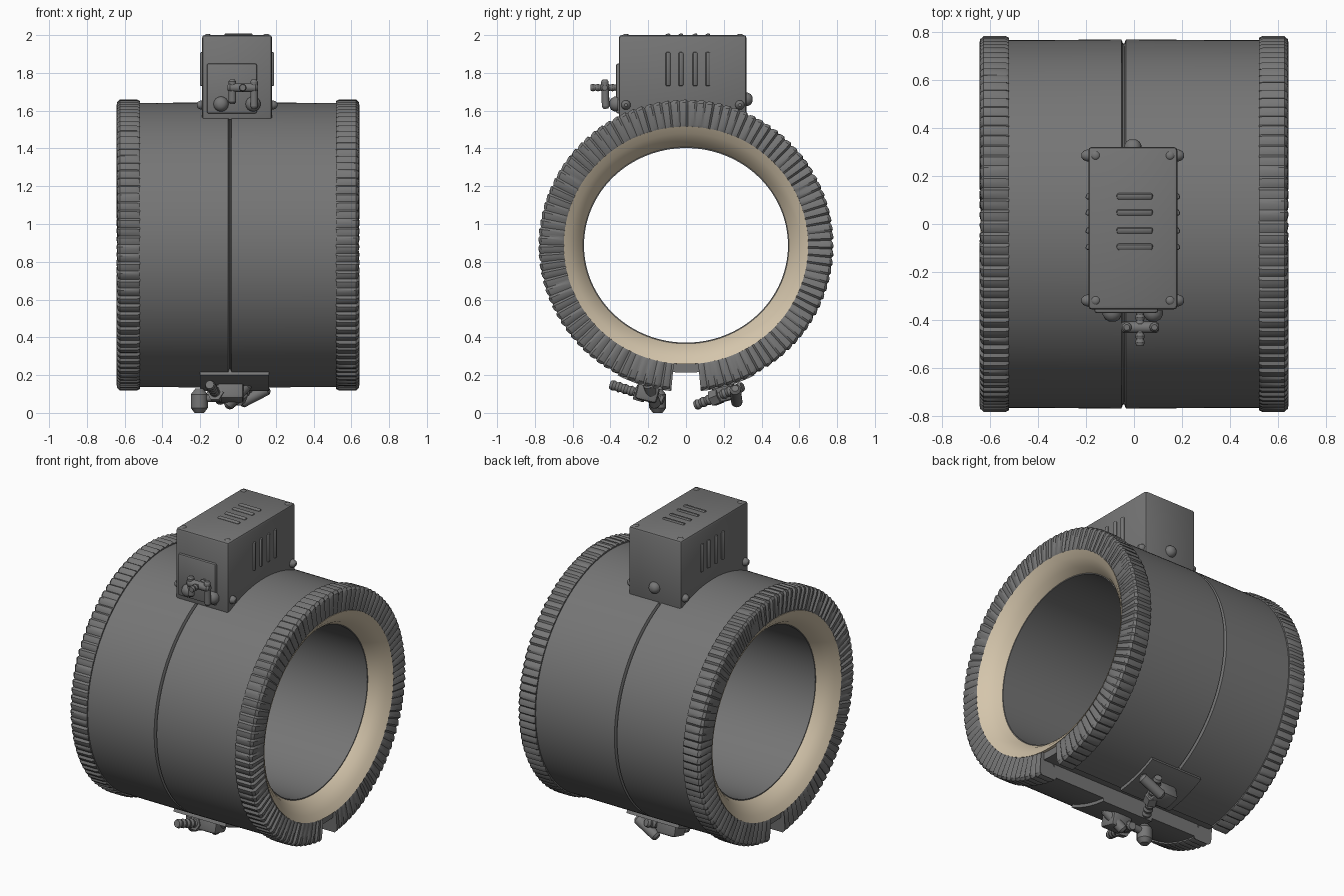
import bpy, bmesh, math, random
from mathutils import Vector, Matrix

random.seed(4)
if "Cube" in bpy.data.objects:
    bpy.data.objects.remove(bpy.data.objects["Cube"], do_unlink=True)

CZ = 0.887      # height of the tube axis
GAP = 0.1       # half angle of the slot under the tube


def material(name, color):
    m = bpy.data.materials.new(name)
    m.use_nodes = True
    m.diffuse_color = color
    m.node_tree.nodes["Principled BSDF"].inputs["Base Color"].default_value = color
    return m


GREY = material("metal grey", (0.18, 0.18, 0.18, 1))
CREAM = material("cream lining", (0.66, 0.56, 0.41, 1))


def finish(name, bm, mat=GREY):
    bmesh.ops.recalc_face_normals(bm, faces=bm.faces)
    mesh = bpy.data.meshes.new(name)
    bm.to_mesh(mesh)
    bm.free()
    mesh.materials.append(mat)
    ob = bpy.data.objects.new(name, mesh)
    bpy.context.collection.objects.link(ob)
    bpy.ops.object.select_all(action='DESELECT')
    ob.select_set(True)
    bpy.context.view_layer.objects.active = ob
    bpy.ops.object.shade_smooth_by_angle(angle=math.radians(32))
    return ob


def height_radius(r):
    # the tube is slightly flattened, most of all at the bore
    return r - 0.025 + 0.0625 * (r - 0.54)


def sweep(name, profile, a0=0.0, a1=math.tau, n=128, mat=GREY, rib=None):
    """Turn a closed profile of (x, r, dx, dr) about the tube axis; ribs push by dx, dr."""
    full = a1 - a0 > math.tau - 0.001
    bm = bmesh.new()
    rings = []
    for i in range(n if full else n + 1):
        a = a0 + (a1 - a0) * i / n
        d = rib(i) if rib else 0
        ring = []
        for x, r, dx, dr in profile:
            q = r + dr * d
            ring.append(bm.verts.new((x + dx * d, q * math.sin(a),
                                      CZ - height_radius(q) * math.cos(a))))
        rings.append(ring)
    k = len(profile)
    pairs = list(zip(rings, rings[1:] + rings[:1])) if full else list(zip(rings, rings[1:]))
    for p, q in pairs:
        for j in range(k):
            bm.faces.new((p[j], p[(j + 1) % k], q[(j + 1) % k], q[j]))
    if not full:
        bm.faces.new(rings[0])
        bm.faces.new(rings[-1])
    return finish(name, bm, mat)


def plain(points):
    return [(x, r, 0, 0) for x, r in points]


def lathe(name, start, end, radii, n=16):
    """Solid turned about the line start-end; radii holds (fraction, radius)."""
    start, end = Vector(start), Vector(end)
    axis = end - start
    rot = axis.to_track_quat('Z', 'Y').to_matrix()
    bm = bmesh.new()
    rings = []
    for t, r in radii:
        rings.append([bm.verts.new(start + axis * t + rot @ Vector(
            (r * math.cos(math.tau * i / n), r * math.sin(math.tau * i / n), 0)))
            for i in range(n)])
    for p, q in zip(rings, rings[1:]):
        for i in range(n):
            bm.faces.new((p[i], p[(i + 1) % n], q[(i + 1) % n], q[i]))
    bm.faces.new(rings[0])
    bm.faces.new(rings[-1])
    return finish(name, bm)


def bar(name, start, end, r):
    return lathe(name, start, end, [(0, r * 0.6), (0.08, r), (0.92, r), (1, r * 0.6)])


def screw_head(name, base, tip, r):
    return lathe(name, base, tip, [(0, r), (0.4, r), (0.8, r * 0.75), (1, r * 0.35)])


def threaded_rod(name, start, end, r, turns=9):
    steps = 2 * turns
    return lathe(name, start, end,
                 [(i / steps, r * (1 if i % 2 else 0.8)) for i in range(steps + 1)])


def block(name, low, high, bevel=0.012, tilt=None):
    low, high = Vector(low), Vector(high)
    size, mid = high - low, (low + high) / 2
    bm = bmesh.new()
    bmesh.ops.create_cube(bm, size=1)
    bmesh.ops.scale(bm, vec=size, verts=bm.verts)
    bmesh.ops.bevel(bm, geom=bm.edges[:], offset=bevel, segments=2, profile=0.5, affect='EDGES')
    if tilt:
        bmesh.ops.rotate(bm, matrix=tilt, verts=bm.verts)
    bmesh.ops.translate(bm, vec=mid, verts=bm.verts)
    return finish(name, bm)


# Outer jacket with the seam groove, split along the bottom
jacket = [(-0.54, 0.66), (-0.54, 0.765), (-0.052, 0.767), (-0.046, 0.75), (-0.04, 0.75),
          (-0.034, 0.767), (0.54, 0.765), (0.54, 0.66)]
sweep("jacket", plain(jacket), GAP, math.tau - GAP, 160)

# Inner tube and the filler strip inside the slot
sweep("inner_tube", plain([(-0.53, 0.54), (-0.53, 0.66), (0.53, 0.66), (0.53, 0.54)]))
sweep("slot_filler", plain([(-0.62, 0.646), (-0.62, 0.69), (0.62, 0.69), (0.62, 0.646)]),
      -GAP - 0.01, GAP + 0.01, 8)

# Crimped end bands and cream funnel linings
for side, s in (("left", 1), ("right", -1)):
    strength = [random.uniform(0.6, 1.2) for _ in range(101)]

    def crimp(i):
        return 0.011 * strength[i // 4] * (0.0, 0.15, 0.4, 1.0)[i % 4]

    band = [(0.52, 0.74, 0, 0), (0.52, 0.775, 0, -0.5), (0.535, 0.782, 0, -1),
            (0.625, 0.782, 0, -1), (0.64, 0.768, -0.7, -0.7), (0.643, 0.75, -1, 0),
            (0.643, 0.66, -1, 0), (0.634, 0.645, 0, 0), (0.58, 0.645, 0, 0)]
    sweep(side + "_end_band", [(s * x, r, s * dx, dr) for x, r, dx, dr in band],
          GAP, math.tau - GAP, 400, rib=crimp)
    lining = [(0.638, 0.647), (0.615, 0.612), (0.575, 0.57), (0.52, 0.54), (0.52, 0.65)]
    sweep(side + "_lining", plain([(s * x, r) for x, r in lining]), mat=CREAM)

# Round inspection cover lying on the jacket
bm = bmesh.new()
bmesh.ops.create_circle(bm, cap_ends=True, segments=40, radius=0.1)
top = bm.faces[:]
bmesh.ops.inset_region(bm, faces=top, thickness=0.008)
for v in bm.verts:
    rim = v.co.length > 0.096
    y = v.co.y
    v.co = Vector((v.co.x + 0.365, y, CZ + 0.755 * math.sqrt(1 - (y / 0.766) ** 2)
                   + (-0.004 if rim else 0.007)))
finish("inspection_cover", bm)

# Terminal box
block("terminal_box", (-0.19, -0.355, 1.55), (0.18, 0.32, 2.0), 0.014)
for y in (-0.095, -0.027, 0.048, 0.115):
    block("top_louver", (-0.072, y - 0.013, 1.988), (0.078, y + 0.013, 2.008), 0.008,
          Matrix.Rotation(0.3, 3, 'X'))
    for x, s in ((0.18, 1), (-0.19, -1)):
        block("side_louver", (x - 0.01, y - 0.013, 1.73), (x + 0.01, y + 0.013, 1.91),
              0.008, Matrix.Rotation(0.35 * s, 3, 'Z'))
for y in (-0.318, 0.285):
    for x, s in ((0.18, 1), (-0.19, -1)):
        screw_head("side_screw", (x - 0.01 * s, y, 1.63), (x + 0.028 * s, y, 1.63), 0.025)
        screw_head("lid_screw", (x - 0.03 * s, y, 1.99), (x - 0.03 * s, y, 2.006), 0.02)
screw_head("back_bolt", (-0.005, 0.31, 1.66), (-0.005, 0.352, 1.66), 0.036)

# Front latch plate, bolts and toggle
block("latch_plate", (-0.165, -0.37, 1.585), (0.1, -0.345, 1.85), 0.01)
for x in (-0.09, 0.08):
    screw_head("latch_bolt", (x, -0.36, 1.635), (x, -0.405, 1.635), 0.04)
threaded_rod("latch_rod", (0.025, -0.35, 1.722), (0.025, -0.505, 1.722), 0.02, 6)
bar("latch_crossbar", (-0.055, -0.43, 1.722), (0.105, -0.43, 1.722), 0.024)
for x, z in ((-0.03, 1.635), (0.085, 1.61)):
    bar("latch_arm", (x, -0.43, 1.765), (x, -0.425, z), 0.02)

# Clamp straps and lugs beside the slot
for side, s in (("front", -1), ("back", 1)):
    strap = plain([(-0.2, 0.75), (-0.2, 0.785), (0.165, 0.785), (0.165, 0.75)])
    lo, hi = sorted((s * GAP, s * 0.48))
    sweep(side + "_clamp_strap", strap, lo, hi, 16)
    block(side + "_clamp_lug", (-0.11, s * 0.2 - 0.06, 0.06), (0.03, s * 0.2 + 0.06, 0.19),
          0.02, Matrix.Rotation(0.25 * s, 3, 'X'))

# Clamp rods with nuts and knobs
rods = (("front", (-0.15, -0.4, 0.15), (-0.09, -0.12, 0.065)),
        ("back", (0.07, 0.3, 0.14), (-0.05, 0.05, 0.04)))
for side, p, q in rods:
    p, q = Vector(p), Vector(q)
    threaded_rod(side + "_clamp_rod", p, q, 0.028)
    lathe(side + "_clamp_nut", p.lerp(q, 0.48), p.lerp(q, 0.65), [(0, 0.045), (1, 0.045)], 6)
lathe("front_clamp_knob", (-0.205, -0.15, 0.0), (-0.205, -0.15, 0.13),
      [(0, 0.025), (0.2, 0.045), (0.75, 0.045), (1, 0.02)])
bar("front_knob_stem", (-0.205, -0.15, 0.075), (-0.07, -0.15, 0.085), 0.022)
bar("back_clamp_handle", (0.01, 0.27, 0.05), (0.165, 0.26, 0.13), 0.03)
bar("front_clamp_handle", (-0.06, -0.16, 0.035), (0.06, -0.2, 0.16), 0.03)
